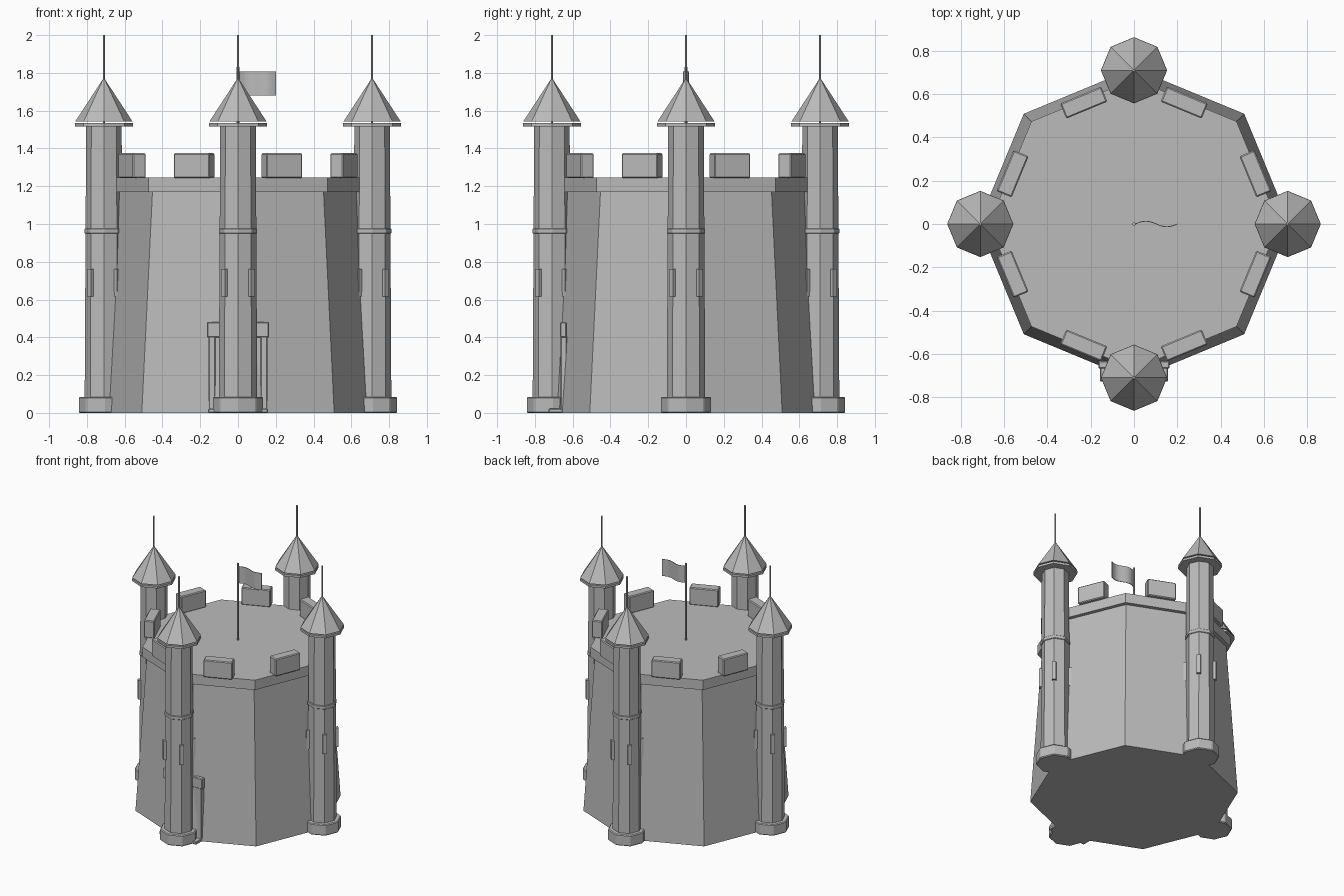
import bpy, bmesh, math
from mathutils import Matrix, Vector

if "Cube" in bpy.data.objects:
    bpy.data.objects.remove(bpy.data.objects["Cube"])

stone = bpy.data.materials.new("stone grey")
stone.diffuse_color = (0.5, 0.5, 0.5, 1)
stone.use_nodes = True
stone.node_tree.nodes["Principled BSDF"].inputs["Base Color"].default_value = stone.diffuse_color


def finish(name, bm, bevel=0):
    bmesh.ops.recalc_face_normals(bm, faces=bm.faces)
    me = bpy.data.meshes.new(name)
    bm.to_mesh(me)
    bm.free()
    me.materials.append(stone)
    ob = bpy.data.objects.new(name, me)
    bpy.context.collection.objects.link(ob)
    if bevel:
        m = ob.modifiers.new("edge", 'BEVEL')
        m.width = bevel
        m.segments = 1
    return ob


def lathe(name, profile, sides=8, pos=(0, 0), bevel=0):
    """Stack of polygon rings (radius, z), capped at both ends."""
    bm = bmesh.new()
    rings = []
    for r, z in profile:
        if r == 0:
            rings.append([bm.verts.new((pos[0], pos[1], z))])
        else:
            rings.append([bm.verts.new((pos[0] + r * math.cos(math.tau * i / sides),
                                        pos[1] + r * math.sin(math.tau * i / sides), z))
                          for i in range(sides)])
    for a, b in zip(rings, rings[1:]):
        for i in range(sides):
            j = (i + 1) % sides
            if len(b) == 1:
                bm.faces.new((a[i], a[j], b[0]))
            else:
                bm.faces.new((a[i], a[j], b[j], b[i]))
    for ring in (rings[0], rings[-1]):
        if len(ring) > 1:
            bm.faces.new(ring)
    return finish(name, bm, bevel)


def box(name, centre, size, angle=0, bevel=0):
    bm = bmesh.new()
    mat = (Matrix.Translation(Vector(centre)) @ Matrix.Rotation(angle, 4, 'Z')
           @ Matrix.Diagonal((*size, 1)))
    bmesh.ops.create_cube(bm, size=1, matrix=mat)
    return finish(name, bm, bevel)


# Keep: tapered octagon with a rim around the flat roof
lathe("keep_wall", [(0.72, 0), (0.64, 1.175)])
lathe("keep_rim", [(0.67, 1.17), (0.67, 1.245)])

# Merlons, one on each wall side
for k in range(8):
    a = math.radians(22.5 + 45 * k)
    box("merlon", (0.607 * math.cos(a), 0.607 * math.sin(a), 1.309),
        (0.075, 0.205, 0.132), a, 0.006)

# Four corner towers
for k in range(4):
    t = math.radians(90 * k)
    p = (0.71 * math.cos(t), 0.71 * math.sin(t))
    lathe("tower_base", [(0.135, 0), (0.135, 0.085)], 8, p, 0.006)
    lathe("tower_shaft", [(0.102, 0.05), (0.094, 1.52)], 8, p)
    lathe("tower_band", [(0.103, 0.95), (0.103, 0.977)], 8, p, 0.003)
    lathe("roof_eave", [(0.153, 1.517), (0.153, 1.534)], 8, p)
    lathe("tower_roof", [(0.152, 1.542), (0, 1.775)], 8, p)
    lathe("roof_spike", [(0.006, 1.53), (0.006, 2.0)], 8, p)
    for d in range(4):
        a = math.radians(45 + 90 * d)
        box("tower_slit", (p[0] + 0.1 * math.cos(a), p[1] + 0.1 * math.sin(a), 0.688),
            (0.026, 0.03, 0.145), a)

# Doorway behind the front tower
box("door_leaf", (0, -0.645, 0.2), (0.25, 0.03, 0.4))
for s in (-1, 1):
    box("door_jamb", (0.138 * s, -0.647, 0.205), (0.036, 0.034, 0.41), 0, 0.004)
box("door_lintel", (0, -0.65, 0.44), (0.33, 0.034, 0.08), 0, 0.005)
box("door_step", (0, -0.69, 0.011), (0.315, 0.075, 0.022), 0, 0.004)

# Flagpole and waving flag
lathe("flagpole", [(0.008, 1.24), (0.008, 1.83)], 8)
bm = bmesh.new()
rows = []
n = 12
for i in range(n + 1):
    x = 0.006 + 0.194 * i / n
    y = 0.013 * math.sin(math.tau * i / n)
    rows.append([bm.verts.new((x, y + dy, z))
                 for dy, z in ((-0.002, 1.68), (0.002, 1.68), (0.002, 1.808), (-0.002, 1.808))])
for a, b in zip(rows, rows[1:]):
    for j in range(4):
        bm.faces.new((a[j], a[(j + 1) % 4], b[(j + 1) % 4], b[j]))
bm.faces.new(rows[0])
bm.faces.new(rows[-1])
finish("flag", bm)
